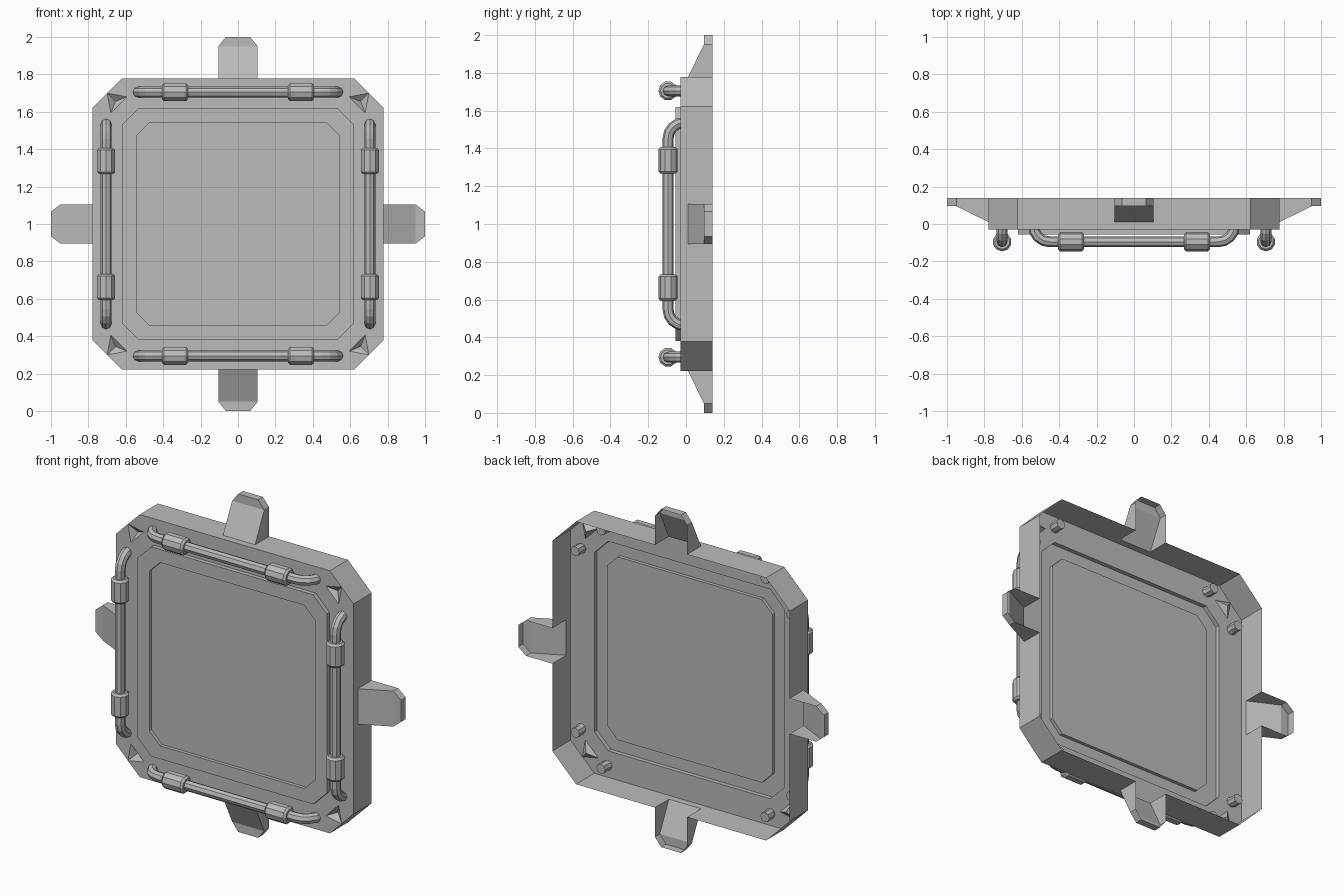
import bpy, bmesh
from math import pi, cos, sin
from mathutils import Matrix, Vector

cube = bpy.data.objects.get("Cube")
if cube:
    bpy.data.objects.remove(cube)

grey = bpy.data.materials.new("plain_grey")
grey.use_nodes = True
COLOUR = (0.5, 0.5, 0.5, 1)
grey.diffuse_color = COLOUR
grey.node_tree.nodes["Principled BSDF"].inputs["Base Color"].default_value = COLOUR

HALF, CUT = 0.777, 0.155      # outer frame half size and corner cut
BACK, FRONT = 0.14, -0.03     # depth of the open shell
TAB = 0.105                   # half width of the side tabs
CENTRE = Matrix.Translation((0, 0, 1))
TURNS = [CENTRE @ Matrix.Rotation(k * pi / 2, 4, 'Y') for k in range(4)]


def add_object(name, mesh, matrix=CENTRE):
    mesh.materials.clear()
    mesh.materials.append(grey)
    obj = bpy.data.objects.new(name, mesh)
    obj.matrix_world = matrix
    bpy.context.collection.objects.link(obj)
    return obj


def finish(name, bm, matrix=CENTRE):
    bmesh.ops.remove_doubles(bm, verts=bm.verts, dist=0.0005)
    bmesh.ops.recalc_face_normals(bm, faces=bm.faces)
    mesh = bpy.data.meshes.new(name)
    bm.to_mesh(mesh)
    bm.free()
    return add_object(name, mesh, matrix)


def face(bm, points, turn=0):
    rot = Matrix.Rotation(turn * pi / 2, 3, 'Y')
    return bm.faces.new([bm.verts.new(rot @ Vector(p)) for p in points])


def side(half, cut, y):
    """Two ends of the top edge of a cut-corner square."""
    a = half - cut
    return (-a, y, half), (a, y, half)


# Shell: notched walls, front frame with corner dimples, raised lip, sunk panel
STEPS = [(HALF, CUT, FRONT), (0.62, 0.09, FRONT), (0.62, 0.09, -0.055),
         (0.542, 0.07, -0.055), (0.542, 0.07, -0.035)]
bm = bmesh.new()
panel = []
for t in range(4):
    a = HALF - CUT
    outline = [(-a, FRONT), (a, FRONT), (a, BACK), (TAB, BACK), (TAB, 0.01),
               (-TAB, 0.01), (-TAB, BACK), (-a, BACK)]
    face(bm, [(x, y, HALF) for x, y in outline], t)
    face(bm, [(a, FRONT, HALF), (HALF, FRONT, a), (HALF, BACK, a), (a, BACK, HALF)], t)
    for i, (outer, inner) in enumerate(zip(STEPS, STEPS[1:])):
        (l0, r0), (l1, r1) = side(*outer), side(*inner)
        face(bm, [l0, r0, r1, l1], t)
        o2, i2 = (r0[2], r0[1], r0[0]), (r1[2], r1[1], r1[0])
        if i:
            face(bm, [r0, o2, i2, r1], t)
            continue
        # three-sided dimple in the frame corner
        p, q, s = [(x, FRONT, z) for x, z in ((0.7, 0.7), (0.595, 0.68), (0.68, 0.595))]
        apex = (0.655, FRONT + 0.03, 0.655)
        for poly in ([r0, o2, p], [r0, p, q], [r0, q, r1], [r1, q, s, i2],
                     [i2, s, o2], [o2, s, p], [p, q, apex], [q, s, apex], [s, p, apex]):
            face(bm, poly, t)
    rot = Matrix.Rotation(t * pi / 2, 3, 'Y')
    panel += [rot @ Vector(p) for p in side(*STEPS[-1])]
face(bm, panel)
finish("panel_shell", bm)


def tab_mesh(bm):
    """Wedge-shaped tab with an open back and a clipped tip."""
    base, knee, tip, n, y = HALF, 0.95, 1.0, 0.065, 0.095
    for s in (-1, 1):
        x = s * TAB
        face(bm, [(x, 0.01, base), (x, y, knee), (x, BACK, knee), (x, BACK, base)])
        face(bm, [(x, y, knee), (s * n, y, tip), (s * n, BACK, tip), (x, BACK, knee)])
    face(bm, [(-TAB, 0.01, base), (TAB, 0.01, base), (TAB, y, knee), (-TAB, y, knee)])
    face(bm, [(-TAB, y, knee), (TAB, y, knee), (n, y, tip), (-n, y, tip)])
    face(bm, [(-n, y, tip), (n, y, tip), (n, BACK, tip), (-n, BACK, tip)])


# Handle bar: bent tube whose legs pass through the frame
BAR_Y, BAR_Z, LEG, BEND = -0.095, 0.705, 0.537, 0.085
half_path = [(LEG, 0.03)]
for k in range(5):
    ang = k * pi / 8
    half_path.append((LEG - BEND + BEND * cos(ang), BAR_Y + BEND - BEND * sin(ang)))
path = half_path + [(-x, y) for x, y in reversed(half_path)]
curve = bpy.data.curves.new("handle_path", 'CURVE')
curve.dimensions = '3D'
curve.bevel_depth, curve.bevel_resolution, curve.use_fill_caps = 0.029, 2, True
spline = curve.splines.new('POLY')
spline.points.add(len(path) - 1)
for point, (x, y) in zip(spline.points, path):
    point.co = (x, y, BAR_Z, 1)
helper = bpy.data.objects.new("handle_path", curve)
bpy.context.collection.objects.link(helper)
bpy.context.view_layer.update()
bar = bpy.data.meshes.new_from_object(
    helper.evaluated_get(bpy.context.evaluated_depsgraph_get()))
for poly in bar.polygons:
    poly.use_smooth = False
bpy.data.objects.remove(helper)


def sleeve_mesh(bm, x):
    """Grip sleeve with bevelled ends."""
    rings = []
    for dx, r in ((-0.07, 0.04), (-0.058, 0.051), (0.058, 0.051), (0.07, 0.04)):
        rings.append([bm.verts.new((x + dx, BAR_Y + r * cos(k * pi / 5),
                                    BAR_Z + r * sin(k * pi / 5))) for k in range(10)])
    for a, b in zip(rings, rings[1:]):
        for k in range(10):
            j = (k + 1) % 10
            bm.faces.new((a[k], a[j], b[j], b[k]))
    bm.faces.new(rings[0])
    bm.faces.new(rings[-1])


# One tab, handle and pair of sleeves on each side
for place, turn in zip(("top", "left", "bottom", "right"), TURNS):
    bm = bmesh.new()
    tab_mesh(bm)
    finish(place + "_tab", bm, turn)
    add_object(place + "_handle", bar, turn)
    bm = bmesh.new()
    for x in (-0.337, 0.337):
        sleeve_mesh(bm, x)
    finish(place + "_sleeves", bm, turn)
